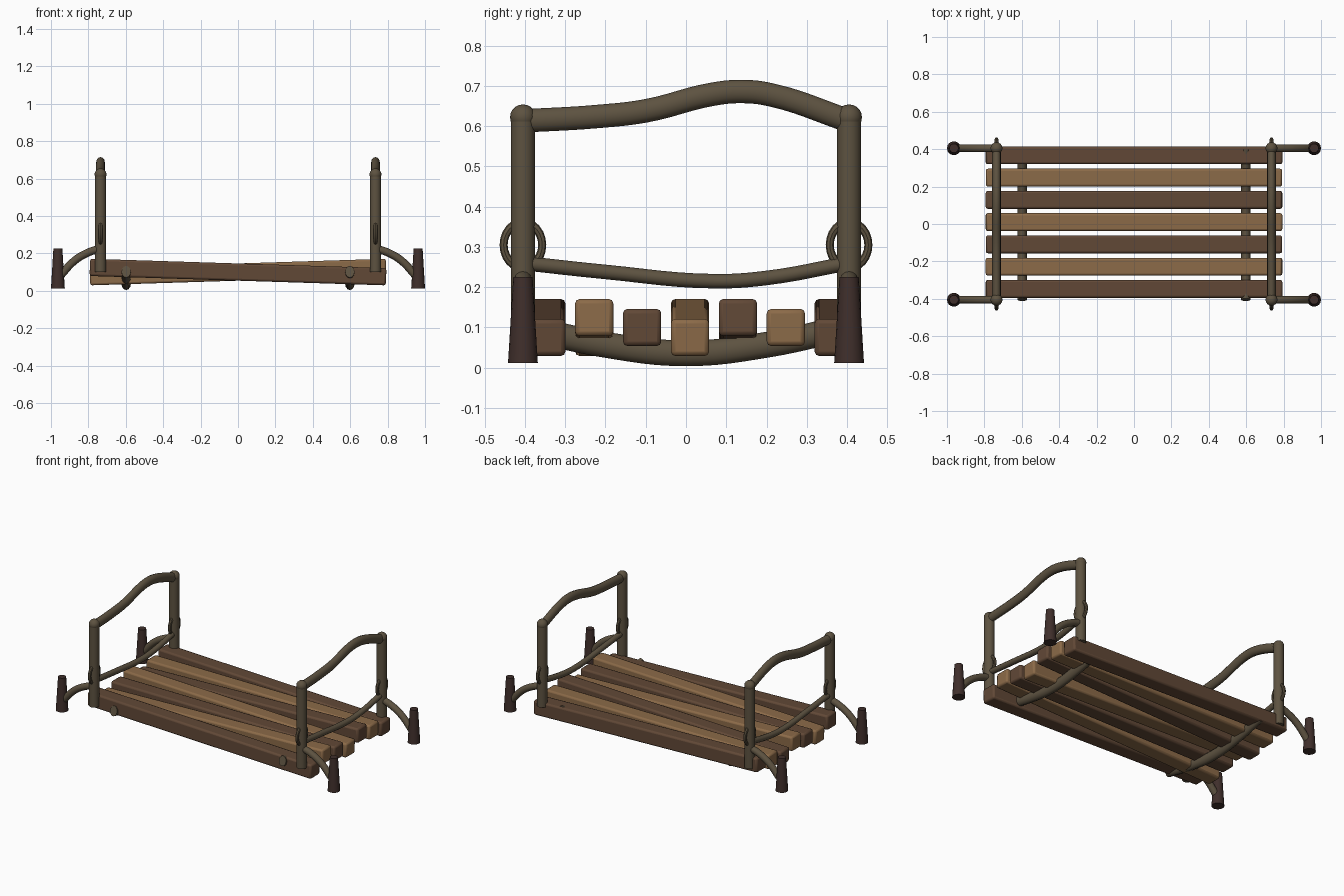
import bpy, math

if "Cube" in bpy.data.objects:
    bpy.data.objects.remove(bpy.data.objects["Cube"])


def material(name, rgb):
    m = bpy.data.materials.new(name)
    m.diffuse_color = (*rgb, 1)
    m.use_nodes = True
    m.node_tree.nodes["Principled BSDF"].inputs["Base Color"].default_value = m.diffuse_color
    return m


DARK = material("dark_wood", (0.12, 0.065, 0.037))
LIGHT = material("light_wood", (0.26, 0.145, 0.065))
POLE = material("pole_wood", (0.11, 0.085, 0.052))
FOOT = material("foot_wood", (0.05, 0.028, 0.024))


def finish(name, mat, smooth=True):
    ob = bpy.context.object
    ob.name = name
    ob.data.materials.clear()
    ob.data.materials.append(mat)
    if smooth:
        bpy.ops.object.shade_smooth_by_angle(angle=math.radians(40))
    return ob


def tube(name, points, r, mat, loc=(0, 0, 0), squash=1.0):
    # round bar swept along a smooth path, optionally narrowed in x
    cu = bpy.data.curves.new(name, 'CURVE')
    cu.dimensions = '3D'
    cu.bevel_depth = r
    cu.bevel_resolution = 4
    cu.resolution_u = 6
    cu.use_fill_caps = True
    sp = cu.splines.new('BEZIER')
    sp.bezier_points.add(len(points) - 1)
    for bp, p in zip(sp.bezier_points, points):
        bp.co = p
        bp.handle_left_type = bp.handle_right_type = 'AUTO'
    ob = bpy.data.objects.new(name, cu)
    ob.location = loc
    ob.scale.x = squash
    bpy.context.collection.objects.link(ob)
    bpy.ops.object.select_all(action='DESELECT')
    ob.select_set(True)
    bpy.context.view_layer.objects.active = ob
    bpy.ops.object.convert(target='MESH')
    finish(name, mat)


# Seven uneven planks, tilted down, up and level in turn
for i in range(7):
    tilt = (1, -1, 0)[i % 3] * 0.0316
    bpy.ops.mesh.primitive_cube_add(size=1, location=(0, 0.01 + (i - 3) * 0.119, 0.1))
    ob = bpy.context.object
    ob.scale = (1.585, 0.095, 0.092)
    bpy.ops.object.transform_apply(location=False, rotation=False, scale=True)
    ob.rotation_euler.y = tilt
    bev = ob.modifiers.new("bevel", 'BEVEL')
    bev.width = 0.011
    bev.segments = 2
    finish(f"plank_{i + 1}", LIGHT if i % 2 else DARK)

for sx, side in ((-1, "left"), (1, "right")):
    # Sagging cross log under the planks
    tube(f"{side}_cross_log",
         [(0, -0.405, 0.102), (0, -0.2, 0.057), (0, 0, 0.036), (0, 0.2, 0.057), (0, 0.405, 0.102)],
         0.032, POLE, (sx * 0.598, 0, 0), 0.78)

    # Wavy top rail and sagging lower rail
    tube(f"{side}_top_rail",
         [(0, -0.405, 0.613), (0, -0.22, 0.624), (0, -0.1, 0.638), (0, 0.07, 0.68),
          (0, 0.14, 0.686), (0, 0.21, 0.678), (0, 0.405, 0.613)],
         0.029, POLE, (sx * 0.735, 0, 0), 0.8)
    tube(f"{side}_lower_rail",
         [(0, -0.405, 0.26), (0, -0.2, 0.238), (0, 0.07, 0.215), (0, 0.2, 0.223), (0, 0.405, 0.26)],
         0.018, POLE, (sx * 0.735, 0, 0))

    for sy, end in ((-1, "front"), (1, "back")):
        tag, x, y = f"{end}_{side}", sx * 0.735, sy * 0.405
        # Post with a ball cap
        bpy.ops.mesh.primitive_cylinder_add(vertices=16, radius=0.03, depth=0.52, location=(x, y, 0.36))
        finish(f"{tag}_post", POLE)
        bpy.ops.mesh.primitive_uv_sphere_add(segments=16, ring_count=10, radius=0.032, location=(x, y, 0.622))
        finish(f"{tag}_post_cap", POLE)
        # Oval binding ring around the post
        bpy.ops.mesh.primitive_torus_add(major_radius=0.048, minor_radius=0.01, major_segments=24,
                                         minor_segments=8, location=(x, y, 0.305),
                                         rotation=(0, math.pi / 2, 0))
        bpy.context.object.scale.x = 1.16
        finish(f"{tag}_ring", POLE)
        # Arched arm reaching out to the foot
        tube(f"{tag}_arm",
             [(x, y, 0.226), (sx * 0.80, y, 0.205), (sx * 0.875, y, 0.16), (sx * 0.95, y, 0.08)],
             0.021, POLE)
        # Tapered foot
        bpy.ops.mesh.primitive_cone_add(vertices=16, radius1=0.037, radius2=0.024, depth=0.213,
                                        location=(sx * 0.963, y, 0.1185))
        finish(f"{tag}_foot", FOOT)
